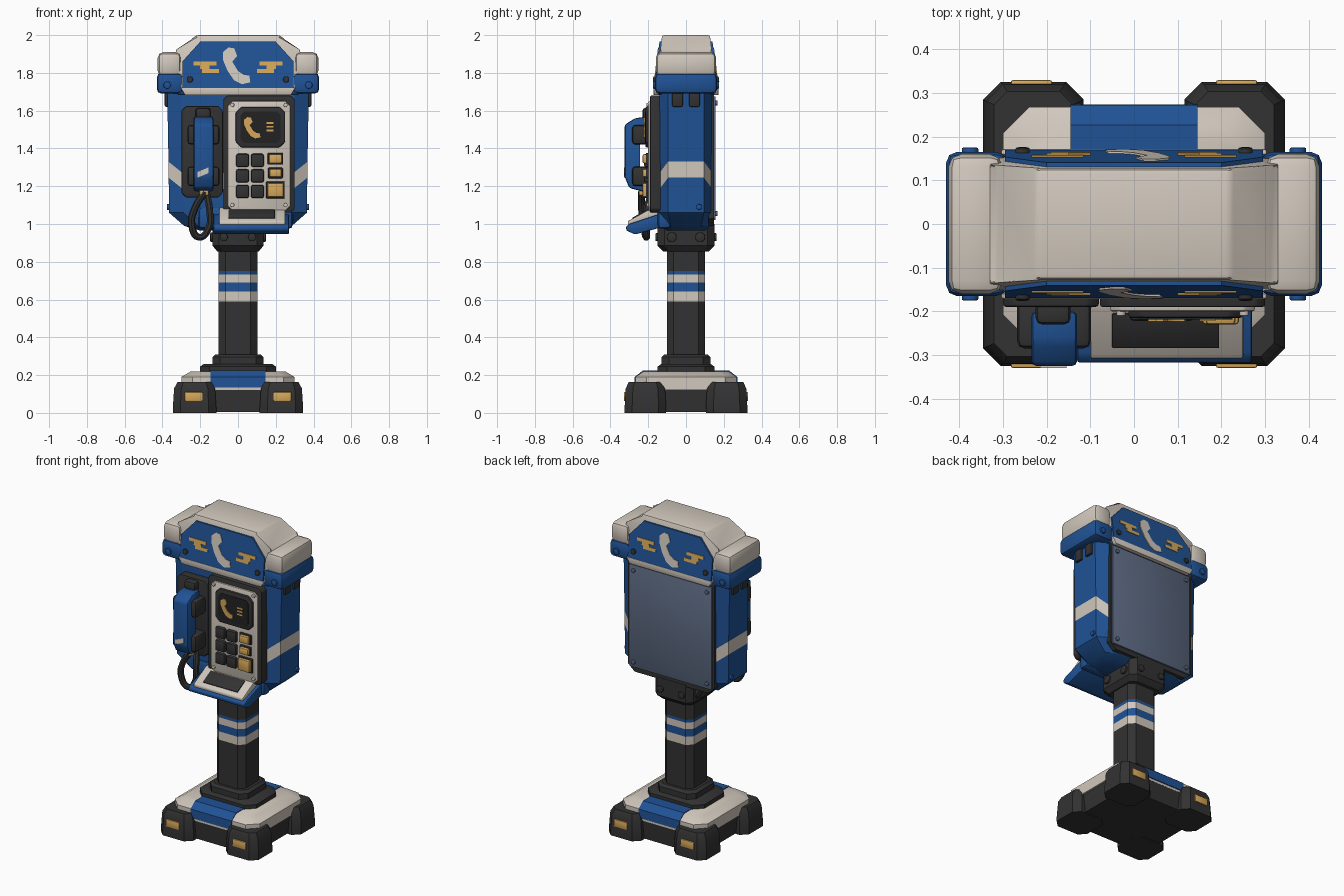
import bpy, bmesh, math
from mathutils import Vector, Matrix

if "Cube" in bpy.data.objects:
    bpy.data.objects.remove(bpy.data.objects["Cube"])

def material(name, rgb):
    m = bpy.data.materials.new(name)
    m.diffuse_color = (*rgb, 1)
    m.use_nodes = True
    m.node_tree.nodes["Principled BSDF"].inputs["Base Color"].default_value = m.diffuse_color
    return m

BLUE = material("blue_paint", (0.014, 0.085, 0.30))
WHITE = material("warm_white", (0.64, 0.58, 0.51))
BLACK = material("dark_rubber", (0.032, 0.032, 0.032))
DARK = material("screen_dark", (0.016, 0.016, 0.017))
GOLD = material("amber", (0.68, 0.39, 0.10))
SLATE = material("slate_panel", (0.11, 0.145, 0.225))

def finish(name, bm, mats, bevel=0, tilt=False):
    if bevel:
        bmesh.ops.bevel(bm, geom=bm.edges[:], offset=bevel, segments=2, profile=0.5,
                        affect='EDGES', clamp_overlap=True)
    if tilt:  # header faces lean inward with height
        for v in bm.verts:
            v.co.y -= math.copysign(0.12 * max(0, v.co.z - 1.72), v.co.y)
    bmesh.ops.recalc_face_normals(bm, faces=bm.faces[:])
    me = bpy.data.meshes.new(name)
    bm.to_mesh(me)
    bm.free()
    for m in mats:
        me.materials.append(m)
    ob = bpy.data.objects.new(name, me)
    bpy.context.collection.objects.link(ob)
    return ob

def prism(name, pts, a, b, mat, axis='y', bevel=0, tilt=False):
    """Extrude a 2D outline from a to b along an axis."""
    place = {'x': lambda p, d: (d, p[0], p[1]), 'y': lambda p, d: (p[0], d, p[1]),
             'z': lambda p, d: (p[0], p[1], d)}[axis]
    bm = bmesh.new()
    lo = [bm.verts.new(place(p, a)) for p in pts]
    hi = [bm.verts.new(place(p, b)) for p in pts]
    bm.faces.new(lo)
    bm.faces.new(hi)
    for i in range(len(pts)):
        j = (i + 1) % len(pts)
        bm.faces.new((lo[i], lo[j], hi[j], hi[i]))
    return finish(name, bm, [mat], bevel, tilt)

def box(name, x0, x1, y0, y1, z0, z1, mat, bevel=0.008, tilt=False):
    return prism(name, [(x0, z0), (x1, z0), (x1, z1), (x0, z1)], y0, y1, mat, 'y', bevel, tilt)

def ring(hx, hy, cx, cy, z, ox=0, oy=0, drop=0):
    """Chamfered rectangle; drop lowers the points on the inner side of the chamfer."""
    q = [(hx, -hy + cy, 0), (hx, hy - cy, 0), (hx - cx, hy, drop), (-hx + cx, hy, drop),
         (-hx, hy - cy, 0), (-hx, -hy + cy, 0), (-hx + cx, -hy, drop), (hx - cx, -hy, drop)]
    return [(x + ox, y + oy, z - d) for x, y, d in q]

def loft(name, rings, mats, bands=None):
    bm = bmesh.new()
    rows = [[bm.verts.new(p) for p in r] for r in rings]
    bm.faces.new(rows[0])
    bm.faces.new(rows[-1])
    for k in range(len(rows) - 1):
        for i in range(8):
            j = (i + 1) % 8
            f = bm.faces.new((rows[k][i], rows[k][j], rows[k + 1][j], rows[k + 1][i]))
            f.material_index = bands[k] if bands else 0
    return finish(name, bm, mats)

def bolt(name, x, y, z, r, mat, axis='Y', depth=0.02, tilt=False):
    bm = bmesh.new()
    bmesh.ops.create_cone(bm, cap_ends=True, segments=10, radius1=r, radius2=r, depth=depth)
    rot = Matrix.Rotation(math.pi / 2, 4, 'X' if axis == 'Y' else 'Y')
    bmesh.ops.transform(bm, matrix=Matrix.Translation((x, y, z)) @ rot, verts=bm.verts[:])
    return finish(name, bm, [mat], r * 0.2, tilt)

# Base: feet, skirt, plate, centre strip
for sx in (-1, 1):
    for sy in (-1, 1):
        o = (sx * 0.23, sy * 0.215)
        loft("foot", [ring(.115, .11, .04, .04, 0, *o), ring(.115, .11, .04, .04, .03, *o),
                      ring(.108, .104, .038, .038, .13, *o), ring(.09, .088, .03, .03, .163, *o)], [BLACK])
        yf = sy * 0.322
        box("foot_light", sx * .235 - .047, sx * .235 + .047, yf - .007, yf + .007, .063, .11, GOLD, .004)
loft("base_skirt", [ring(.28, .26, .04, .04, .005), ring(.29, .268, .04, .04, .135)], [BLACK])
loft("base_plate", [ring(.30, .268, .06, .06, .12), ring(.30, .268, .06, .06, .19),
                    ring(.25, .225, .05, .05, .22)], [WHITE])
prism("base_strip", [(-.274, .135), (.274, .135), (.272, .19), (.227, .225), (-.227, .225), (-.272, .19)],
      -.145, .145, BLUE, 'x')
loft("post_flange", [ring(.20, .15, .05, .05, .21), ring(.20, .15, .05, .05, .245),
                     ring(.18, .13, .05, .05, .26)], [BLACK])
loft("post_collar", [ring(.135, .13, .04, .04, .25), ring(.135, .13, .04, .04, .295),
                     ring(.12, .115, .04, .04, .31)], [BLACK])

# Post with stripes by height
levels = [.29, .589, .642, .69, .732, .75, .90]
loft("post", [ring(.102, .10, .035, .035, z) for z in levels], [BLACK, WHITE, BLUE], [0, 1, 2, 1, 2, 0])
loft("post_neck", [ring(.11, .12, .03, .03, .855), ring(.135, .15, .035, .035, .885),
                   ring(.135, .15, .035, .035, 1.0)], [BLACK])
for s in (-1, 1):
    for d in (-.075, .075):
        bolt("neck_bolt", s * .137, d, .93, .027, BLACK, 'X')
        bolt("neck_bolt", d, s * .152, .93, .022, BLACK)

# Cabinet with slanted side stripe
c = (.075, .045)
loft("cabinet", [ring(.20, .10, *c, .965), ring(.285, .125, *c, .99), ring(.365, .14, *c, 1.06),
                 ring(.367, .14, *c, 1.245, drop=.06), ring(.368, .14, *c, 1.33, drop=.06),
                 ring(.375, .14, *c, 1.71)], [BLUE, WHITE], [0, 0, 0, 1, 0])
for s in (-1, 1):
    for y in (-.045, .045):
        box("side_tab", s * .376 - .012, s * .376 + .012, y - .028, y + .028, 1.62, 1.70, BLACK)
    bolt("side_bolt", s * .367, .07, 1.09, .016, BLUE, 'X')

# Back service panel
prism("back_frame", [(-.26, .99), (.26, .99), (.305, 1.03), (.305, 1.69), (-.305, 1.69), (-.305, 1.03)],
      .12, .148, BLACK)
box("back_panel", -.29, .29, .14, .157, 1.02, 1.675, SLATE, .004)
for x in (-.26, .26):
    for z in (1.055, 1.64):
        bolt("back_bolt", x, .158, z, .013, SLATE)

# Header: crown, end caps, signs
prism("roof_crown", [(-.34, 1.71), (.34, 1.71), (.34, 1.905), (.32, 1.915), (.22, 2.0), (-.22, 2.0),
                     (-.32, 1.915), (-.34, 1.905)], -.16, .16, WHITE, 'y', .012, True)
for s in (-1, 1):
    x0, x1 = sorted((s * .30, s * .425))
    box("roof_cap", x0, x1, -.16, .16, 1.78, 1.91, WHITE, .03)
    x0, x1 = sorted((s * .29, s * .43))
    box("header_bracket", x0, x1, -.165, .165, 1.69, 1.80, BLUE, .025)
box("header_core", -.32, .32, -.15, .15, 1.685, 1.76, BLUE)

icon = [(-.08, 1.91), (-.05, 1.935), (-.02, 1.93), (-.005, 1.89), (-.03, 1.86), (0, 1.81), (.03, 1.79),
        (.06, 1.785), (.065, 1.75), (.02, 1.74), (-.02, 1.76), (-.055, 1.81), (-.08, 1.87)]
for s in (-1, 1):
    prism("sign", [(-.295, 1.715), (.295, 1.715), (.295, 1.86), (.2, 1.965), (-.2, 1.965), (-.295, 1.86)],
          s * .15, s * .17, BLUE, 'y', 0, True)
    prism("sign_handset", [(-s * x, z) for x, z in icon], s * .165, s * .174, WHITE, 'y', 0, True)
    prism("header_trim", [(-.28, 1.682), (.28, 1.682), (.305, 1.722), (-.305, 1.722)],
          s * .13, s * .172, WHITE, 'y', .005)
    for t in (-1, 1):
        for a, b, z in ((.115, .235, 1.85), (.15, .2, 1.83), (.10, .19, 1.81)):
            x0, x1 = sorted((t * a, t * b))
            box("sign_dash", x0, x1, s * .165, s * .174, z - .01, z + .01, GOLD, 0, True)
        bolt("sign_bolt", t * .255, s * .17, 1.765, .017, BLACK, tilt=True)
        bolt("bracket_bolt", t * .375, s * .165, 1.735, .02, BLUE)

# Control panel
def clipped(x0, x1, z0, z1, k):
    return [(x0 + k, z0), (x1 - k, z0), (x1, z0 + k), (x1, z1 - k), (x1 - k, z1), (x0 + k, z1),
            (x0, z1 - k), (x0, z0 + k)]

prism("control_frame", clipped(-.078, .30, 1.06, 1.68, .02), -.12, -.19, BLACK, 'y', .006)
prism("control_panel", clipped(-.055, .277, 1.07, 1.65, .025), -.15, -.20, WHITE, 'y', .006)
prism("screen_frame", clipped(-.013, .25, 1.405, 1.62, .03), -.17, -.215, BLACK, 'y', .008)
prism("screen", clipped(.012, .225, 1.43, 1.595, .02), -.21, -.218, DARK)
prism("screen_handset", [(.08 + .6 * x, 1.51 + .58 * (z - 1.838)) for x, z in icon], -.215, -.223, GOLD)
for z in (1.495, 1.515, 1.535):
    box("screen_line", .15, .187, -.222, -.215, z - .005, z + .005, GOLD, 0)
for z in (1.337, 1.255, 1.172):
    for x in (.024, .103):
        box("key", x - .034, x + .034, -.222, -.19, z - .035, z + .035, BLACK, .01)
for z, w, h in ((1.345, .034, .024), (1.27, .032, .021), (1.18, .042, .038)):
    box("amber_key_rim", .198 - w - .007, .205 + w, -.213, -.19, z - h - .007, z + h + .007, BLACK, .005)
    box("amber_key", .198 - w, .198 + w, -.23, -.19, z - h, z + h, GOLD, .008)
for x in (-.03, .252):
    for z in (1.10, 1.63):
        bolt("panel_bolt", x, -.20, z, .011, WHITE)

# Return tray
def tray_part(name, x0, x1, prof, mat, bevel=.006):
    prism(name, prof, x0, x1, mat, 'x', bevel)

tray_part("tray_shell", -.13, .27, [(-.12, 1.06), (-.30, 1.0), (-.318, .985), (-.315, .965), (-.27, .945),
                                   (-.12, .985)], BLUE)
tray_part("tray_top", -.10, .25, [(-.13, 1.09), (-.19, 1.08), (-.308, 1.015), (-.308, .995), (-.13, 1.04)], WHITE)
tray_part("tray_slot", -.05, .195, [(-.205, 1.077), (-.285, 1.033), (-.28, 1.02), (-.20, 1.06)], BLACK, .003)
box("tray_apron", -.21, .29, -.15, -.08, .975, 1.09, BLUE, .02)

# Handset and cradle
prism("cradle_plate", clipped(-.30, -.08, 1.14, 1.625, .025), -.12, -.19, BLACK, 'y', .008)
box("cradle_cap", -.225, -.145, -.23, -.17, 1.555, 1.615, BLACK, .015)
for z0, z1 in ((1.42, 1.525), (1.20, 1.305)):
    box("cradle_hook", -.268, -.098, -.285, -.17, z0, z1, BLACK, .018)
prism("handset", [(-.20, 1.57), (-.27, 1.56), (-.325, 1.525), (-.325, 1.25), (-.30, 1.19), (-.22, 1.17),
                  (-.22, 1.28), (-.255, 1.30), (-.255, 1.43), (-.20, 1.45)], -.235, -.13, BLUE, 'x', .012)
prism("handset_patch", [(-.215, 1.245), (-.155, 1.27), (-.155, 1.30), (-.215, 1.275)], -.32, -.329, WHITE)
box("handset_tip", -.205, -.155, -.25, -.21, 1.15, 1.19, GOLD)

# Cord loop
cu = bpy.data.curves.new("cord", 'CURVE')
cu.dimensions = '3D'
cu.bevel_depth = .019
cu.bevel_resolution = 2
cu.resolution_u = 6
path = [(-.175, -.235, 1.17), (-.225, -.235, 1.09), (-.245, -.225, 1.0), (-.205, -.21, .93),
        (-.155, -.21, .98), (-.15, -.21, 1.07), (-.165, -.18, 1.16)]
sp = cu.splines.new('BEZIER')
sp.bezier_points.add(len(path) - 1)
for p, co in zip(sp.bezier_points, path):
    p.co = co
    p.handle_left_type = p.handle_right_type = 'AUTO'
cu.materials.append(BLACK)
cord = bpy.data.objects.new("cord", cu)
bpy.context.collection.objects.link(cord)
bpy.context.view_layer.objects.active = cord
cord.select_set(True)
bpy.ops.object.convert(target='MESH')

# Smooth the rounded bevels, keep hard edges
bpy.ops.object.select_all(action='SELECT')
bpy.ops.object.shade_smooth_by_angle(angle=math.radians(30))
